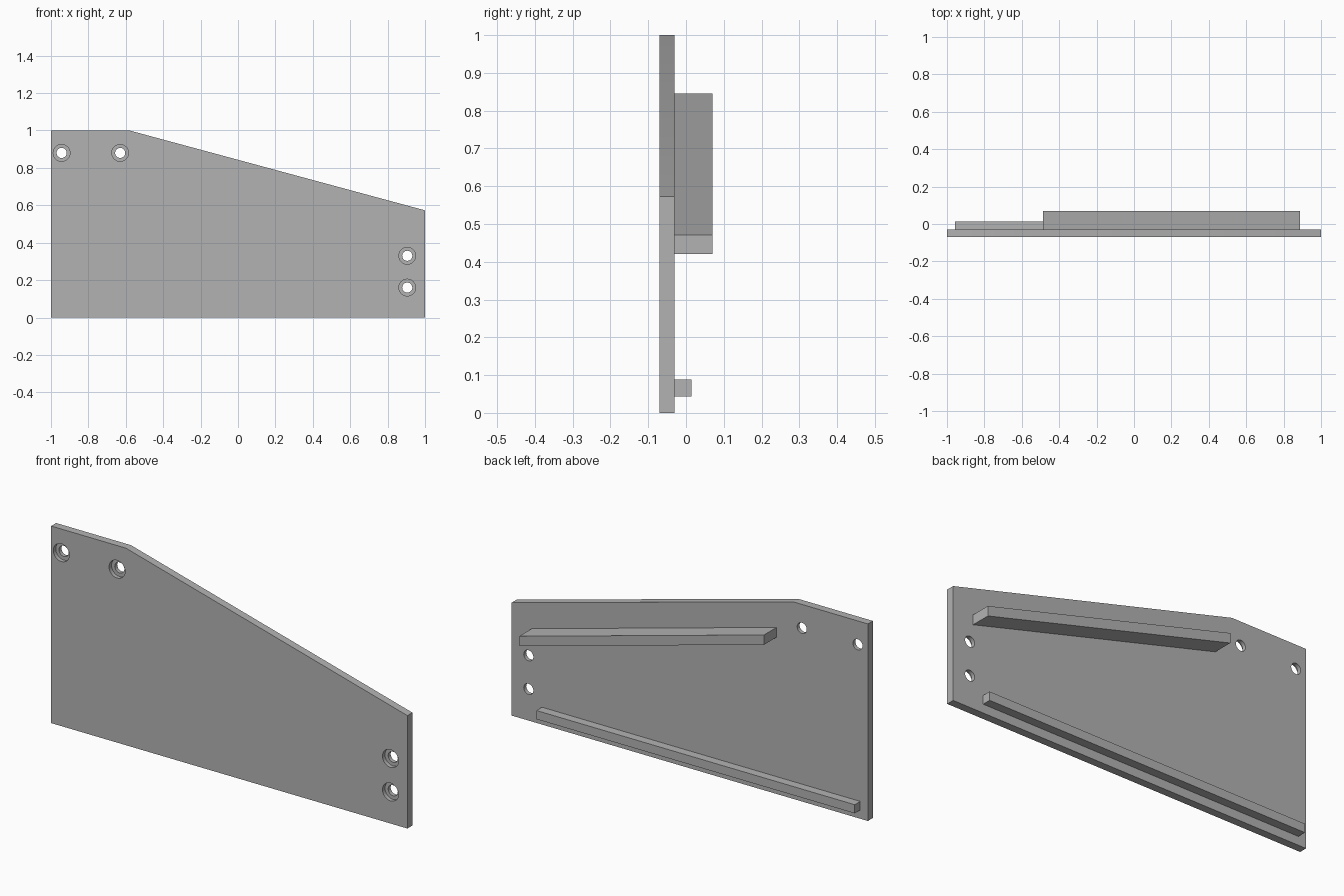
import bpy, bmesh
from math import cos, sin, tau

cube = bpy.data.objects.get("Cube")
if cube:
    bpy.data.objects.remove(cube, do_unlink=True)

grey = bpy.data.materials.new("plain grey")
grey.use_nodes = True
colour = (0.45, 0.45, 0.45, 1)
grey.diffuse_color = colour
grey.node_tree.nodes["Principled BSDF"].inputs["Base Color"].default_value = colour

FRONT, BACK = -0.07, -0.03


def extrude(name, outline, y0, y1):
    """Solid made by pushing an x-z outline from y0 to y1."""
    bm = bmesh.new()
    face = bm.faces.new([bm.verts.new((x, y0, z)) for x, z in outline])
    moved = bmesh.ops.extrude_face_region(bm, geom=[face])["geom"]
    bmesh.ops.translate(bm, vec=(0, y1 - y0, 0),
                        verts=[v for v in moved if isinstance(v, bmesh.types.BMVert)])
    bmesh.ops.recalc_face_normals(bm, faces=bm.faces)
    mesh = bpy.data.meshes.new(name)
    bm.to_mesh(mesh)
    bm.free()
    mesh.materials.append(grey)
    obj = bpy.data.objects.new(name, mesh)
    bpy.context.collection.objects.link(obj)
    return obj


def circle(cx, cz, r, n=32):
    return [(cx + r * cos(tau * i / n), cz + r * sin(tau * i / n)) for i in range(n)]


# Side panel with a sloping top edge
panel = extrude("side_panel", [(-1, 0), (1, 0), (1, 0.573), (-0.58, 1), (-1, 1)], FRONT, BACK)

# Counterbored screw holes
cutters = []
for x, z in [(-0.943, 0.88), (-0.63, 0.88), (0.905, 0.33), (0.905, 0.16)]:
    for radius, y0, y1 in [(0.027, FRONT - 0.05, BACK + 0.05), (0.045, FRONT - 0.02, FRONT + 0.02)]:
        cutter = extrude("hole_cutter", circle(x, z, radius), y0, y1)
        cutter.hide_render = True
        cutters.append(cutter)
        cut = panel.modifiers.new("hole", "BOOLEAN")
        cut.operation = "DIFFERENCE"
        cut.solver = "EXACT"
        cut.object = cutter

# Apply the cuts and drop the cutters
bpy.context.view_layer.update()
graph = bpy.context.evaluated_depsgraph_get()
cut_mesh = bpy.data.meshes.new_from_object(panel.evaluated_get(graph))
panel.modifiers.clear()
panel.data = cut_mesh
for cutter in cutters:
    bpy.data.objects.remove(cutter, do_unlink=True)

# Smooth hole walls, sharp rims
bpy.context.view_layer.objects.active = panel
panel.select_set(True)
bpy.ops.object.shade_smooth_by_angle()

# Rails on the back: one parallel to the slope, one along the bottom
extrude("sloping_rail", [(-0.487, 0.795), (0.887, 0.421), (0.887, 0.471), (-0.487, 0.845)], BACK, 0.07)
extrude("bottom_rail", [(-0.957, 0.044), (0.83, 0.044), (0.83, 0.088), (-0.957, 0.088)], BACK, 0.014)
